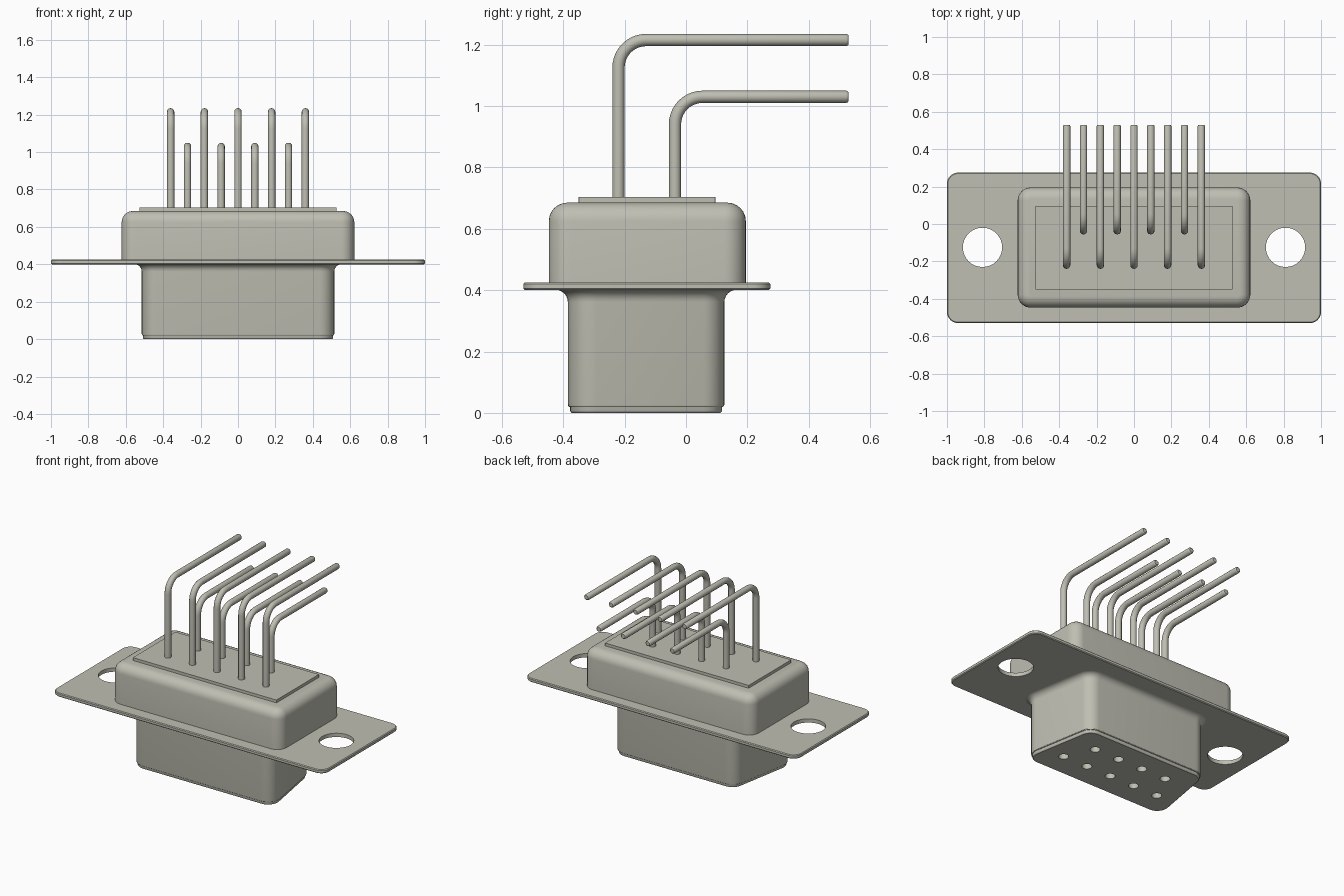
import bpy
import math
from mathutils import Vector

old = bpy.data.objects.get("Cube")
if old:
    bpy.data.objects.remove(old, do_unlink=True)

COLOUR = (0.52, 0.52, 0.45, 1)
metal = bpy.data.materials.new("warm grey metal")
metal.use_nodes = True
metal.diffuse_color = COLOUR
metal.node_tree.nodes["Principled BSDF"].inputs["Base Color"].default_value = COLOUR


def select(obj):
    bpy.ops.object.select_all(action="DESELECT")
    obj.select_set(True)
    bpy.context.view_layer.objects.active = obj


def finish(obj):
    obj.data.materials.clear()
    obj.data.materials.append(metal)
    select(obj)
    bpy.ops.object.shade_smooth_by_angle(angle=math.radians(32))


def ring(core, radius, z, steps=8):
    """Outline of a counter-clockwise polygon grown by a radius."""
    pts = []
    count = len(core)
    for i, corner in enumerate(core):
        a = Vector(corner) - Vector(core[i - 1])
        b = Vector(core[(i + 1) % count]) - Vector(corner)
        start = math.atan2(-a.x, a.y)
        sweep = (math.atan2(-b.x, b.y) - start) % math.tau
        for k in range(steps + 1):
            t = start + sweep * k / steps
            pts.append((corner[0] + radius * math.cos(t),
                        corner[1] + radius * math.sin(t), z))
    return pts


def loft(name, core, sections, caps=True):
    """Skin a stack of (radius, height) outlines."""
    verts, faces = [], []
    for radius, z in sections:
        verts += ring(core, radius, z)
    n = len(verts) // len(sections)
    for s in range(len(sections) - 1):
        for i in range(n):
            j = (i + 1) % n
            faces.append((s * n + i, s * n + j, (s + 1) * n + j, (s + 1) * n + i))
    if caps:
        faces.append(tuple(reversed(range(n))))
        faces.append(tuple(range(len(verts) - n, len(verts))))
    mesh = bpy.data.meshes.new(name)
    mesh.from_pydata(verts, [], faces)
    obj = bpy.data.objects.new(name, mesh)
    bpy.context.collection.objects.link(obj)
    return obj


def rect(x, y0, y1, inset):
    """Core rectangle inset from its outer bounds."""
    x, y0, y1 = x - inset, y0 + inset, y1 - inset
    return [(-x, y0), (x, y0), (x, y1), (-x, y1)]


def drill(obj, centres, radius, z0, z1):
    for x, y in centres:
        bpy.ops.mesh.primitive_cylinder_add(vertices=32, radius=radius, depth=z1 - z0,
                                            location=(x, y, (z0 + z1) / 2))
        cutter = bpy.context.object
        cutter.hide_render = True
        select(obj)
        mod = obj.modifiers.new("hole", "BOOLEAN")
        mod.operation, mod.solver, mod.object = "DIFFERENCE", "EXACT", cutter
        bpy.ops.object.modifier_apply(modifier=mod.name)
        bpy.data.objects.remove(cutter, do_unlink=True)


def quarter(steps=6):
    return [math.pi / 2 * k / steps for k in range(steps + 1)]


# Contact layout: five in the front row, four in the back row
PITCH = 0.18
rows = [(5, -0.22, 1.215), (4, -0.036, 1.03)]
contacts = [((i - (n - 1) / 2) * PITCH, y, z) for n, y, z in rows for i in range(n)]

# Mounting flange with two screw holes
flange = loft("mounting_flange", rect(1, -0.53, 0.275, 0.06),
              [(0.055, 0.4), (0.06, 0.405), (0.06, 0.42), (0.055, 0.425)])
drill(flange, [(-0.81, -0.125), (0.81, -0.125)], 0.105, 0.3, 0.5)
finish(flange)

# Tapered plug shell, flaring into the flange
slope = math.tan(math.radians(10))
back_x = 0.435 - 0.35 * slope
plug = [(-0.435, -0.305), (0.435, -0.305), (back_x, 0.045), (-back_x, 0.045)]
flare = [(0.12 - 0.04 * math.cos(t), 0.361 + 0.04 * math.sin(t)) for t in quarter()]
finish(loft("plug_shell", plug,
            [(0.068, 0.02), (0.076, 0.02), (0.079, 0.023), (0.08, 0.028)] + flare,
            caps=False))

# Insulator with the socket holes
insulator = loft("plug_insulator", plug,
                 [(0.067, 0), (0.071, 0.003), (0.073, 0.008), (0.073, 0.38)])
drill(insulator, [(x, y) for x, y, _ in contacts], 0.03, -0.1, 0.25)
finish(insulator)

# Rear housing with a rounded top edge
dome = [(0.01 + 0.06 * math.cos(t), 0.625 + 0.06 * math.sin(t)) for t in quarter()]
finish(loft("rear_housing", rect(0.622, -0.447, 0.195, 0.07), [(0.07, 0.42)] + dome))

# Raised pad that carries the pins
finish(loft("pin_pad", rect(0.527, -0.35, 0.096, 0.002), [(0.002, 0.66), (0.002, 0.704)]))

# Right-angle pins
BEND = 0.09
for number, (x, y, z) in enumerate(contacts, 1):
    path = [(y, 0.66, 1)]
    path += [(y + BEND - BEND * math.cos(t), z - BEND + BEND * math.sin(t), 1)
             for t in quarter(10)]
    path += [(0.522, z, 1), (0.527, z, 0.9), (0.53, z, 0.7)]
    curve = bpy.data.curves.new("contact_pin", "CURVE")
    curve.dimensions = "3D"
    curve.bevel_depth = 0.02
    curve.bevel_resolution = 4
    curve.use_fill_caps = True
    spline = curve.splines.new("POLY")
    spline.points.add(len(path) - 1)
    for point, (py, pz, scale) in zip(spline.points, path):
        point.co = (x, py, pz, 1)
        point.radius = scale
    pin = bpy.data.objects.new(f"contact_pin_{number}", curve)
    bpy.context.collection.objects.link(pin)
    select(pin)
    bpy.ops.object.convert(target="MESH")
    finish(bpy.context.object)
